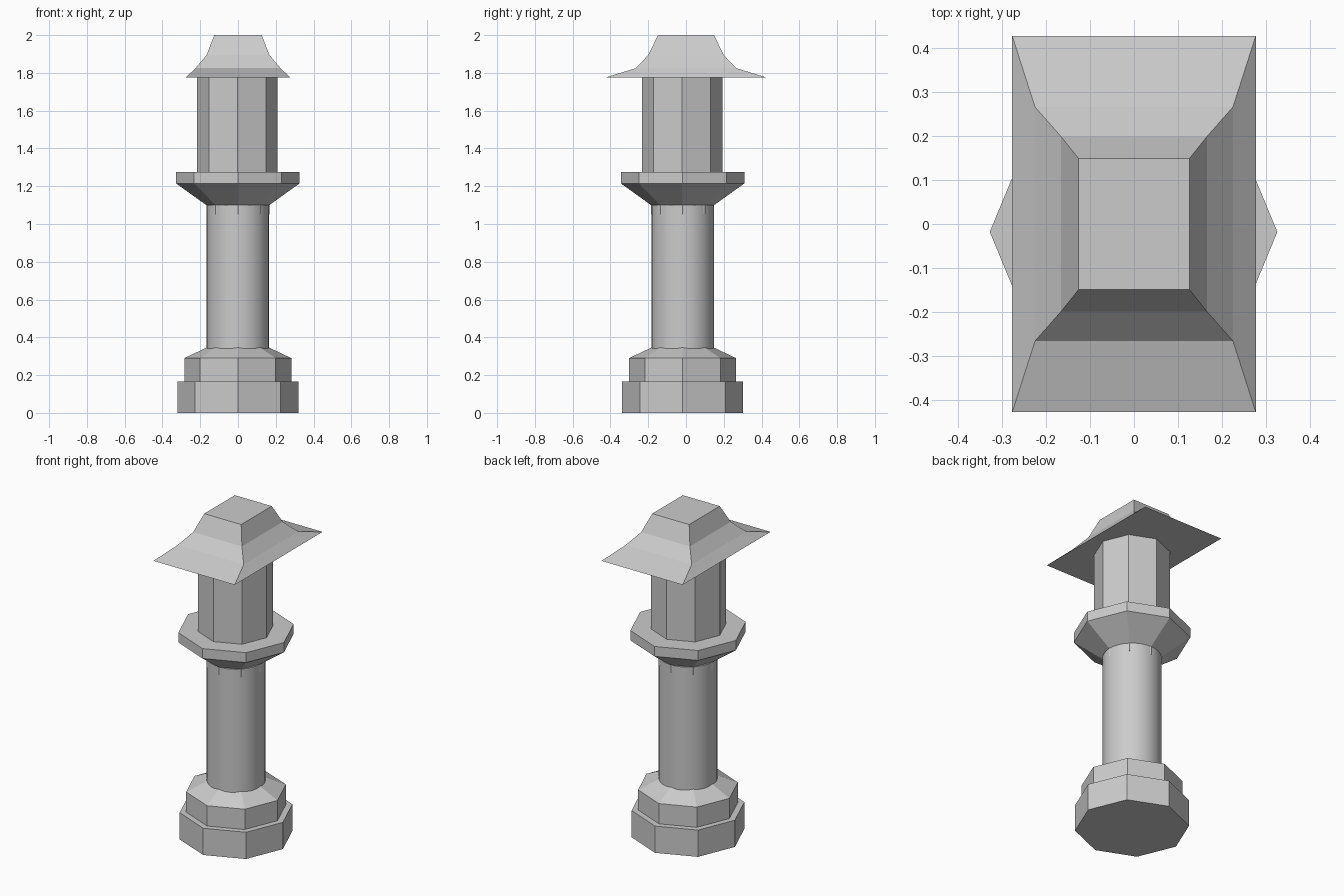
import bpy, bmesh
from math import cos, sin, pi, radians

if "Cube" in bpy.data.objects:
    bpy.data.objects.remove(bpy.data.objects["Cube"])

CX, CY = -0.001, -0.018   # axis of the round parts


def make(name, rings):
    """Skin a stack of equal-sized point rings and cap both ends."""
    bm = bmesh.new()
    vs = [[bm.verts.new(p) for p in ring] for ring in rings]
    n = len(vs[0])
    bm.faces.new(vs[0][::-1])
    bm.faces.new(vs[-1])
    for a, b in zip(vs, vs[1:]):
        for i in range(n):
            j = (i + 1) % n
            bm.faces.new((a[i], a[j], b[j], b[i]))
    bmesh.ops.recalc_face_normals(bm, faces=bm.faces)
    mesh = bpy.data.meshes.new(name)
    bm.to_mesh(mesh)
    bm.free()
    ob = bpy.data.objects.new(name, mesh)
    bpy.context.collection.objects.link(ob)
    return ob


def turned(name, profile, sides=8):
    """Regular prism stack from (radius, z) pairs, corners on the axes."""
    return make(name, [[(CX + r * cos(2 * pi * i / sides),
                         CY + r * sin(2 * pi * i / sides), z)
                        for i in range(sides)] for r, z in profile])


# Stepped octagonal foot
turned("base", [(0.32, 0), (0.32, 0.165), (0.283, 0.165),
                (0.283, 0.29), (0.165, 0.346)])

# Smooth round shaft
shaft = turned("shaft", [(0.165, 0.34), (0.165, 1.10)], 32)
bpy.context.view_layer.objects.active = shaft
shaft.select_set(True)
bpy.ops.object.shade_smooth_by_angle(angle=radians(30))

# Flared octagonal platform with its neck
turned("platform", [(0.167, 1.05), (0.167, 1.10), (0.327, 1.215), (0.327, 1.276)])

# Octagonal lantern body
body = turned("lantern_body", [(0.213, 1.27), (0.213, 1.78)])
body.location = (-0.002, -0.003, 0)

# Rectangular flared roof: half width, half depth, height
roof = [(0.277, 0.428, 1.775), (0.225, 0.266, 1.825),
        (0.166, 0.199, 1.895), (0.126, 0.149, 2.0)]
make("roof", [[(-x, -y, z), (x, -y, z), (x, y, z), (-x, y, z)] for x, y, z in roof])
